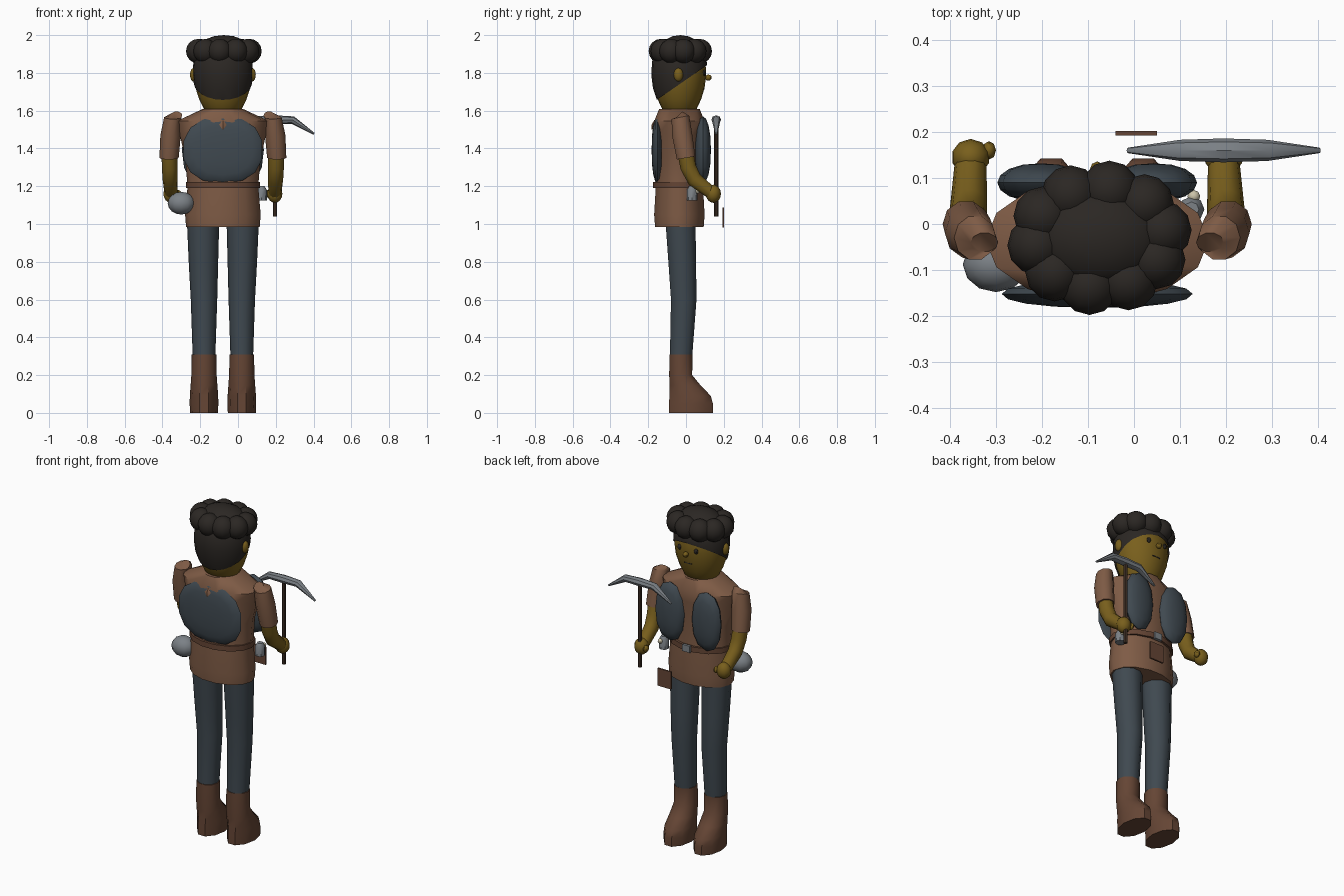
import bpy, bmesh, math
from mathutils import Vector, Matrix

if "Cube" in bpy.data.objects:
    bpy.data.objects.remove(bpy.data.objects["Cube"])

CX, CY = -0.08, -0.035   # body axis


def mat(name, rgb):
    m = bpy.data.materials.new(name)
    m.diffuse_color = (*rgb, 1)
    m.use_nodes = True
    m.node_tree.nodes["Principled BSDF"].inputs["Base Color"].default_value = m.diffuse_color
    return m


SKIN = mat("skin", (0.19, 0.115, 0.012))
SHIRT = mat("shirt", (0.21, 0.105, 0.06))
DENIM = mat("denim", (0.05, 0.066, 0.08))
HAIR = mat("hair", (0.024, 0.02, 0.017))
LEATHER = mat("leather", (0.13, 0.06, 0.035))
WOOD = mat("wood", (0.06, 0.035, 0.022))
METAL = mat("metal", (0.2, 0.22, 0.24))
GLASS = mat("glass", (0.6, 0.55, 0.4))


def finish(name, bm, m):
    bmesh.ops.recalc_face_normals(bm, faces=bm.faces[:])
    me = bpy.data.meshes.new(name)
    bm.to_mesh(me)
    bm.free()
    ob = bpy.data.objects.new(name, me)
    me.materials.append(m)
    bpy.context.collection.objects.link(ob)
    bpy.ops.object.select_all(action='DESELECT')
    ob.select_set(True)
    bpy.context.view_layer.objects.active = ob
    bpy.ops.object.shade_smooth_by_angle(angle=math.radians(40))
    return ob


def loft_bm(rings, n, side=(1, 0, 0), upright=True):
    """Rings are (x, y, z, radius along side, radius across side)."""
    bm = bmesh.new()
    side = Vector(side)
    pts = [Vector(r[:3]) for r in rings]
    loops = []
    for i, r in enumerate(rings):
        t = pts[min(i + 1, len(pts) - 1)] - pts[max(i - 1, 0)]
        t = Vector((0, 0, 1)) if upright else t.normalized()
        other = t.cross(side).normalized()
        loops.append([bm.verts.new(pts[i] + side * r[3] * math.cos(a) + other * r[4] * math.sin(a))
                      for a in (2 * math.pi * k / n for k in range(n))])
    for a, b in zip(loops, loops[1:]):
        for k in range(n):
            bm.faces.new((a[k], a[(k + 1) % n], b[(k + 1) % n], b[k]))
    bm.faces.new(loops[0])
    bm.faces.new(loops[-1])
    return bm


def loft(name, rings, n, m, **kw):
    return finish(name, loft_bm(rings, n, **kw), m)


def ball(name, c, r, m, seg=12, rings=8, rot=None, box=1.0):
    """Ellipsoid; box < 1 squares off its x-z outline."""
    bm = bmesh.new()
    bmesh.ops.create_uvsphere(bm, u_segments=seg, v_segments=rings, radius=1)
    if rot:
        bm.transform(rot)
    for v in bm.verts:
        if box != 1:
            v.co.x = math.copysign(abs(v.co.x) ** box, v.co.x)
            v.co.z = math.copysign(abs(v.co.z) ** box, v.co.z)
        v.co = Vector(c) + Vector([a * b for a, b in zip(v.co, r)])
    return finish(name, bm, m)


def box(name, c, s, m):
    bm = bmesh.new()
    bmesh.ops.create_cube(bm, size=1)
    for v in bm.verts:
        v.co = Vector(c) + Vector([a * b for a, b in zip(v.co, s)])
    return finish(name, bm, m)


# Head and hair cap cut along a slanted hairline
profile = [(1.58, .07), (1.61, .1), (1.66, .125), (1.72, .145), (1.79, .154),
           (1.86, .15), (1.92, .12), (1.97, .05)]
loft("head", [(CX, CY, z, r, r * .92) for z, r in profile], 20, SKIN)
bm = loft_bm([(CX, CY, z, r * 1.04, r * .965) for z, r in profile], 20)
bmesh.ops.bisect_plane(bm, geom=bm.verts[:] + bm.edges[:] + bm.faces[:],
                       plane_co=(0, -.15, 1.66), plane_no=(0, -.18, .26), clear_inner=True)
finish("hair_cap", bm, HAIR)
for i in range(10):
    a = 2 * math.pi * (i + .25) / 10
    ball("curl", (-.075 + .138 * math.cos(a), -.03 + .105 * math.sin(a), 1.915),
         (.064, .064, .065), HAIR)
ball("hair_crown", (-.075, -.03, 1.92), (.14, .11, .08), HAIR, 16)

# Face
ball("nose", (CX, .118, 1.775), (.016, .018, .016), SKIN, 8, 6)
box("mouth", (CX, .092, 1.715), (.05, .01, .006), HAIR)
for s in (-1, 1):
    ball("ear", (CX + s * .155, -.04, 1.79), (.02, .025, .036), SKIN, 10)
    ball("eye", (CX + s * .055, .097, 1.8), (.013, .01, .016), HAIR, 8, 6)

# Shirt and belt
loft("shirt", [(CX, CY, z, a, b) for z, a, b in
               ((.985, .195, .132), (1.05, .2, .137), (1.2, .187, .128), (1.35, .2, .125),
                (1.48, .23, .132), (1.545, .243, .136), (1.61, .105, .11))], 14, SHIRT)
loft("belt", [(CX, CY, z, .196, .142) for z in (1.19, 1.222)], 14, LEATHER)
box("buckle", (CX, .107, 1.206), (.05, .015, .04), METAL)

# Vest panels
turn = Matrix.Rotation(math.pi / 2, 4, 'X')
ball("vest_back", (CX, -.152, 1.392), (.212, .03, .177), DENIM, 14, 8, turn, .85)
for s in (-1, 1):
    ball("vest_front", (CX + s * .122, .09, 1.392), (.095, .042, .177), DENIM, 12, 8, turn, .9)
loft("collar_tag", [(CX, -.18, 1.5, .002, .003), (CX, -.175, 1.525, .02, .008),
                    (CX, -.165, 1.55, .002, .003)], 4, SHIRT)

for s in (-1, 1):
    # Trousers and boots
    x = CX + s * .1
    loft("trouser_leg", [(x + s * .005, -.03, 1.03, .086, .084), (x + s * .003, -.02, .8, .078, .077),
                         (x, -.012, .6, .07, .071), (x, -.026, .3, .06, .062)], 10, DENIM)
    loft("boot", [(x, .026, 0, .074, .122), (x, .026, .05, .076, .122), (x, .022, .09, .075, .115),
                  (x, -.005, .145, .071, .087), (x, -.028, .2, .067, .064),
                  (x, -.027, .31, .065, .064)], 10, LEATHER)
    # Arms
    x = CX + s * .265
    loft("sleeve", [(x - s * .02, -.04, 1.575, .03, .03), (x, -.03, 1.565, .046, .05),
                    (x + s * .012, -.02, 1.47, .054, .056), (x + s * .02, 0, 1.35, .051, .052)],
         10, SHIRT, upright=False)
    loft("forearm", [(x + s * .018, -.004, 1.38, .042, .044), (x + s * .016, .012, 1.3, .042, .044),
                     (x + s * .014, .045, 1.235, .04, .042), (x + s * .01, .14, 1.16, .034, .034)],
         10, SKIN, upright=False)
    ball("hand", (x + s * .01, .145, 1.16), (.042, .04, .048), SKIN, 10)
    ball("thumb", (x - s * .03, .16, 1.16), (.015, .02, .02), SKIN, 8, 6)

# Pickaxe in the right hand
px, py = .195, .16
loft("pick_handle", [(px, py, z, .011, .011) for z in (1.04, 1.56)], 8, WOOD)
loft("pick_head", [(px + d, py, z, r, r * .9) for d, z, r in
                   ((-.208, 1.477, .006), (-.095, 1.55, .023), (0, 1.552, .026),
                    (.095, 1.55, .023), (.208, 1.477, .006))], 8, METAL,
     side=(0, 1, 0), upright=False)

# Belt gear
ball("canteen", (-.3, -.088, 1.11), (.072, .06, .06), METAL)
loft("lantern", [(.125, .032, z, r, r) for z, r in ((1.125, .028), (1.18, .028), (1.2, .016))], 8, METAL)
ball("lantern_glass", (.13, .06, 1.175), (.014, .014, .014), GLASS, 8, 6)
box("map_case", (.005, .197, 1.035), (.09, .01, .105), LEATHER)
